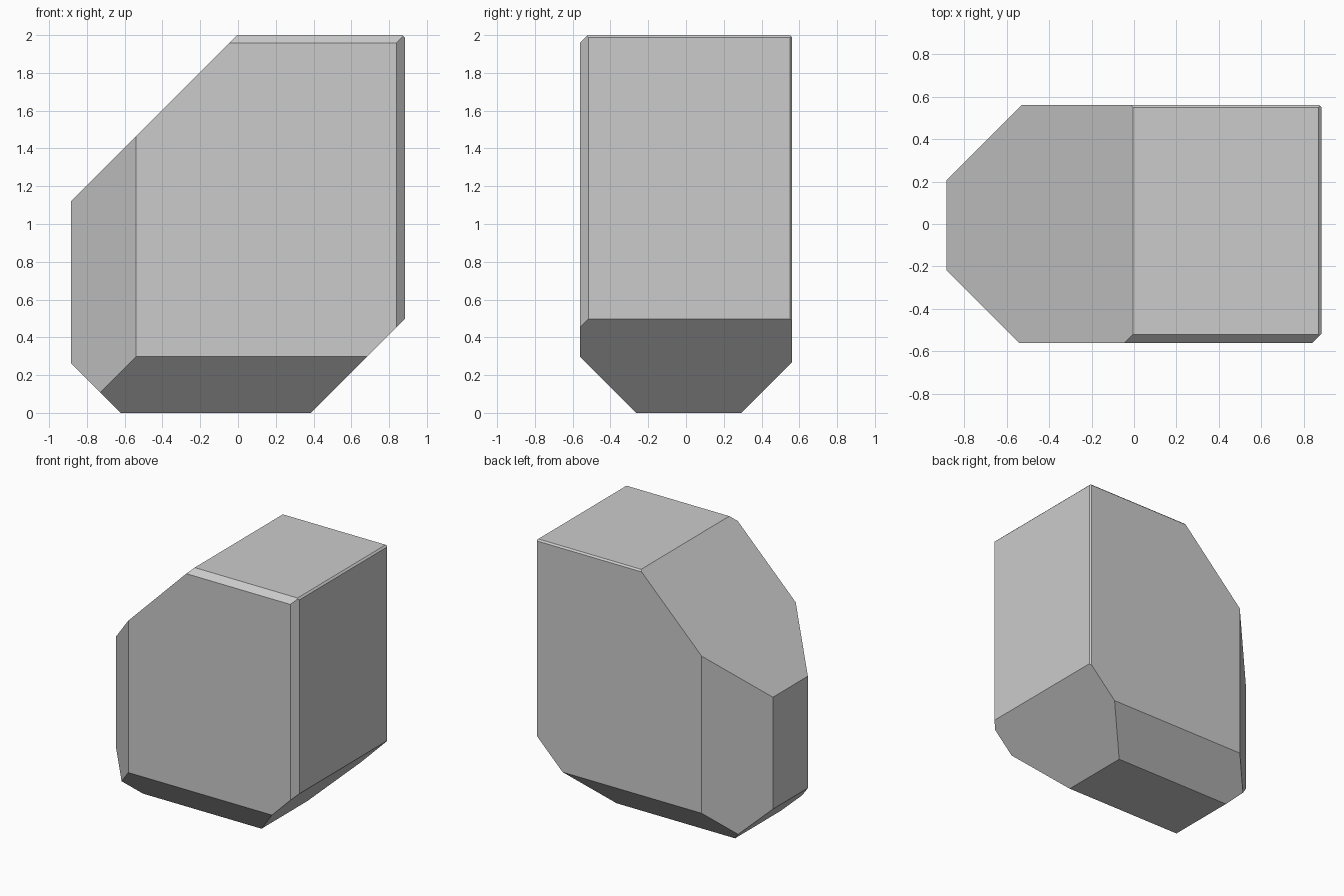
import bpy, bmesh
from mathutils import Vector, Matrix

if "Cube" in bpy.data.objects:
    bpy.data.objects.remove(bpy.data.objects["Cube"])

HX, HY, H = 0.883, 0.562, 2.0

# 45-degree edge cuts: outward direction, and a limit on dot(direction, point)
CUTS = [
    ((-1, 0, 1), 2.004), ((1, 0, 1), 2.870),      # top left / right
    ((-1, 0, -1), 0.622), ((1, 0, -1), 0.385),    # bottom left / right
    ((0, -1, 1), 2.520), ((0, 1, 1), 2.550),      # top front / back
    ((0, -1, -1), 0.264), ((0, 1, -1), 0.292),    # bottom front / back
    ((-1, -1, 0), 1.101), ((-1, 1, 0), 1.089),    # left front / back
    ((1, -1, 0), 1.400), ((1, 1, 0), 1.433),      # right front / back
]

# Block
bm = bmesh.new()
bmesh.ops.create_cube(bm, size=1, matrix=Matrix.Translation((0, 0, H / 2))
                      @ Matrix.Diagonal((2 * HX, 2 * HY, H, 1)))

# Slice off each edge and cap the opening
for direction, limit in CUTS:
    n = Vector(direction)
    bmesh.ops.bisect_plane(bm, geom=bm.verts[:] + bm.edges[:] + bm.faces[:],
                           plane_co=n * limit / n.length_squared, plane_no=n,
                           dist=1e-5, clear_outer=True)
    rim = [e for e in bm.edges if e.is_boundary]
    if rim:
        bmesh.ops.edgeloop_fill(bm, edges=rim)

bmesh.ops.recalc_face_normals(bm, faces=bm.faces[:])
mesh = bpy.data.meshes.new("faceted_block")
bm.to_mesh(mesh)
bm.free()
bpy.context.collection.objects.link(bpy.data.objects.new("faceted_block", mesh))
